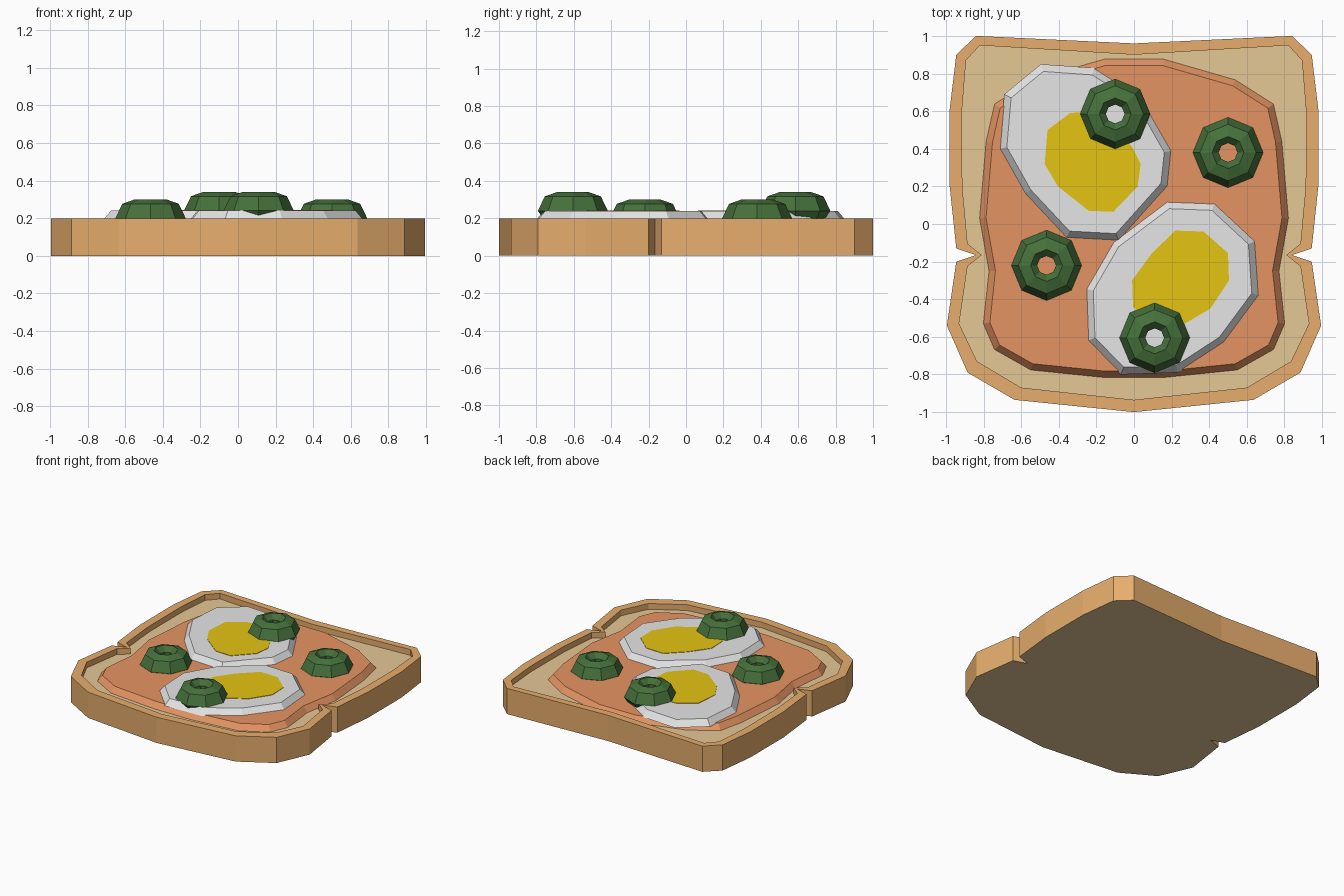
import bpy, bmesh, math
from mathutils import Vector

if "Cube" in bpy.data.objects:
    bpy.data.objects.remove(bpy.data.objects["Cube"])


def material(name, *rgb):
    linear = [((c / 255 + 0.055) / 1.055) ** 2.4 for c in rgb]
    mat = bpy.data.materials.new(name)
    mat.use_nodes = True
    mat.diffuse_color = (*linear, 1)
    mat.node_tree.nodes["Principled BSDF"].inputs["Base Color"].default_value = (*linear, 1)
    return mat


CRUST = material("crust brown", 231, 174, 109)
BREAD = material("bread tan", 229, 199, 149)
SAUCE = material("sauce orange", 229, 148, 99)
WHITE = material("egg white", 230, 230, 230)
YOLK = material("yolk yellow", 229, 196, 18)
GREEN = material("pepper green", 70, 113, 59)


def loft(name, rings, side, cap=None, closed=False):
    """Join outlines (points, z) by bands; cap the ends or close into a loop."""
    bm = bmesh.new()
    loops = [[bm.verts.new((p[0], p[1], z)) for p in pts] for pts, z in rings]
    pairs = list(zip(loops, loops[1:]))
    if closed:
        pairs.append((loops[-1], loops[0]))
    for a, b in pairs:
        for i in range(len(a)):
            bm.faces.new((a[i - 1], a[i], b[i], b[i - 1]))
    if not closed:
        for end in (loops[0], loops[-1]):
            bm.faces.new(end).material_index = 1 if cap else 0
    bmesh.ops.recalc_face_normals(bm, faces=bm.faces)
    mesh = bpy.data.meshes.new(name)
    bm.to_mesh(mesh)
    bm.free()
    for mat in (side, cap):
        if mat:
            mesh.materials.append(mat)
    obj = bpy.data.objects.new(name, mesh)
    bpy.context.collection.objects.link(obj)
    return obj


def mirrored(half):
    """Complete a right-hand outline running clockwise from back to front."""
    return half + [(-x, y) for x, y in reversed(half) if x > 0]


def inset(points, width):
    """Move every edge of a clockwise outline inwards by width."""
    result = []
    for i, p in enumerate(points):
        p = Vector(p)
        d1 = (p - Vector(points[i - 1])).normalized()
        d2 = (Vector(points[(i + 1) % len(points)]) - p).normalized()
        n1, n2 = Vector((d1.y, -d1.x)), Vector((d2.y, -d2.x))
        result.append(p + (n1 + n2) * width / (1 + n1.dot(n2)))
    return result


# Toast slice with a raised crust and side notches
crust_outer = mirrored([(0, .96), (.84, 1), (.945, .9), (.98, .61), (.98, .2), (.945, -.13),
                        (.84, -.165), (.945, -.2), (.995, -.54), (.885, -.79), (.635, -.935), (0, -1)])
crust_inner = mirrored([(0, .9), (.82, .95), (.893, .87), (.915, .6), (.913, .2), (.885, -.105),
                        (.81, -.165), (.885, -.225), (.93, -.53), (.835, -.73), (.6, -.87), (0, -.935)])
loft("toast", [(crust_outer, 0), (crust_outer, .2), (crust_inner, .2), (crust_inner, .155)],
     CRUST, BREAD)

# Sauce layer
sauce = mirrored([(.16, .88), (.54, .77), (.745, .64), (.79, .44), (.825, .03), (.775, -.25),
                  (.805, -.53), (.745, -.67), (.55, -.78), (.16, -.82)])
loft("sauce", [(sauce, .15), (inset(sauce, .038), .198)], SAUCE)

# Fried eggs
eggs = {
    "back": ([(-.495, .85), (-.21, .83), (.04, .67), (.2, .39), (.18, .2), (-.08, -.09),
              (-.36, -.075), (-.58, .16), (-.715, .4), (-.69, .69)],
             [(-.34, .59), (-.2, .6), (-.01, .41), (.035, .32), (.02, .2), (-.11, .065),
              (-.24, .07), (-.405, .2), (-.475, .32), (-.46, .5)]),
    "front": ([(.175, .12), (.43, .11), (.645, -.09), (.665, -.38), (.48, -.63), (.235, -.79),
               (-.07, -.8), (-.245, -.62), (-.255, -.345), (-.11, -.095)],
              [(.22, -.035), (.37, -.04), (.5, -.155), (.505, -.3), (.405, -.45), (.27, -.53),
               (.1, -.53), (-.005, -.44), (-.01, -.3), (.095, -.155)]),
}
for place, (white, yolk) in eggs.items():
    loft(place + "_egg_white", [(white, .193), (inset(white, .038), .24)], WHITE)
    loft(place + "_yolk", [(yolk, .238), (yolk, .243)], YOLK)


# Pepper rings
def octagon(x, y, r):
    return [(x + r * math.cos(i * math.pi / 4), y + r * math.sin(i * math.pi / 4)) for i in range(8)]


profile = [(.16, -.04), (.187, 0), (.15, .077), (.085, .1), (.05, .06), (.05, 0), (.07, -.04)]
for place, x, y, z in (("back", -.1, .585, .24), ("right_side", .5, .38, .2),
                       ("left_side", -.465, -.22, .2), ("front", .11, -.605, .24)):
    loft(place + "_pepper_ring", [(octagon(x, y, r), z + h) for r, h in profile], GREEN, closed=True)
